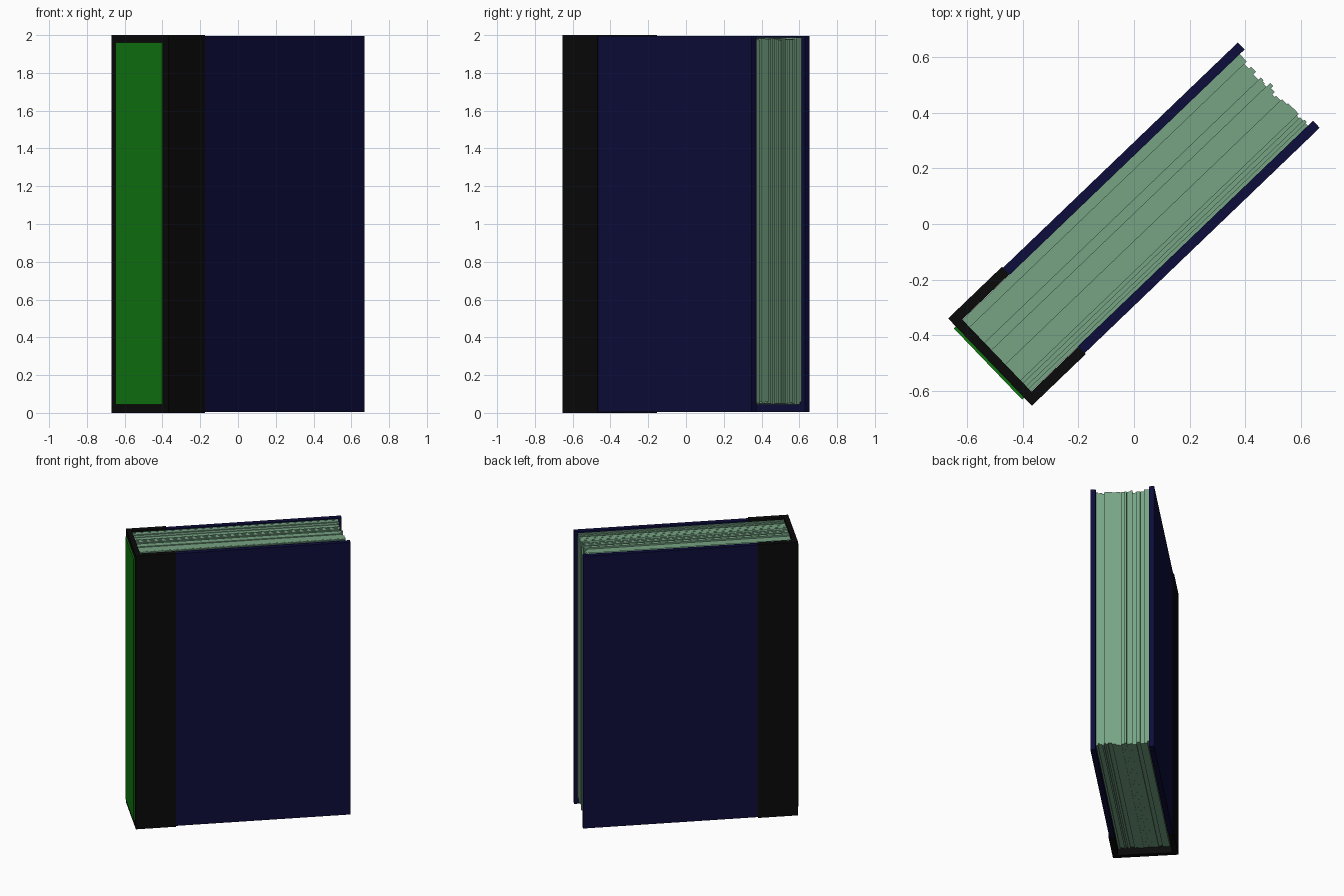
import bpy, bmesh, math, random
from mathutils import Matrix

random.seed(4)
if "Cube" in bpy.data.objects:
    bpy.data.objects.remove(bpy.data.objects["Cube"], do_unlink=True)

TURN = Matrix.Rotation(math.radians(43.8), 4, 'Z')


def material(name, color):
    m = bpy.data.materials.new(name)
    m.use_nodes = True
    m.diffuse_color = (*color, 1)
    bsdf = next(n for n in m.node_tree.nodes if n.type == 'BSDF_PRINCIPLED')
    bsdf.inputs["Base Color"].default_value = (*color, 1)
    return m


black = material("black binding", (0.003, 0.003, 0.003))
navy = material("navy cover", (0.004, 0.004, 0.045))
green = material("green label", (0.005, 0.18, 0.005))
paper = material("pale green paper", (0.18, 0.37, 0.23))


def add_box(bm, lo, hi):
    size = [b - a for a, b in zip(lo, hi)]
    mid = [(a + b) / 2 for a, b in zip(lo, hi)]
    bmesh.ops.create_cube(bm, size=1, matrix=Matrix.Translation(mid) @ Matrix.Diagonal((*size, 1)))


def finish(name, bm, mat):
    bmesh.ops.recalc_face_normals(bm, faces=bm.faces)
    mesh = bpy.data.meshes.new(name)
    bm.to_mesh(mesh)
    bm.free()
    mesh.materials.append(mat)
    obj = bpy.data.objects.new(name, mesh)
    obj.matrix_world = TURN
    bpy.context.collection.objects.link(obj)


def box(name, lo, hi, mat):
    bm = bmesh.new()
    add_box(bm, lo, hi)
    finish(name, bm, mat)


# Spine binding: a U-shaped profile extruded upward
bm = bmesh.new()
half = [(-0.45, 0.18), (-0.45, 0.218), (-0.719, 0.218)]
inner = (-0.685, 0.18)
outline = [inner] + half + [(x, -y) for x, y in reversed(half)] + [(inner[0], -inner[1])]
face = bm.faces.new([bm.verts.new((x, y, 0)) for x, y in outline])
top = bmesh.ops.extrude_face_region(bm, geom=[face])
bmesh.ops.translate(bm, vec=(0, 0, 2),
                    verts=[v for v in top["geom"] if isinstance(v, bmesh.types.BMVert)])
finish("spine_binding", bm, black)

# Cover boards
for name, side in (("front_cover", -1), ("back_cover", 1)):
    ys = sorted((side * 0.178, side * 0.213))
    box(name, (-0.45, ys[0], 0.004), (0.723, ys[1], 1.996), navy)

# Label on the spine
box("spine_label", (-0.729, -0.178, 0.045), (-0.719, 0.178, 1.96), green)

# Page block: uneven sheaves side by side
bm = bmesh.new()
widths = [random.uniform(0.5, 1.5) for _ in range(20)]
scale = 0.358 / sum(widths)
y = -0.179
for w in widths:
    add_box(bm, (-0.686, y, 0.045 + random.uniform(0, 0.014)),
            (random.uniform(0.682, 0.706), y + w * scale, random.uniform(1.972, 1.988)))
    y += w * scale
finish("pages", bm, paper)
